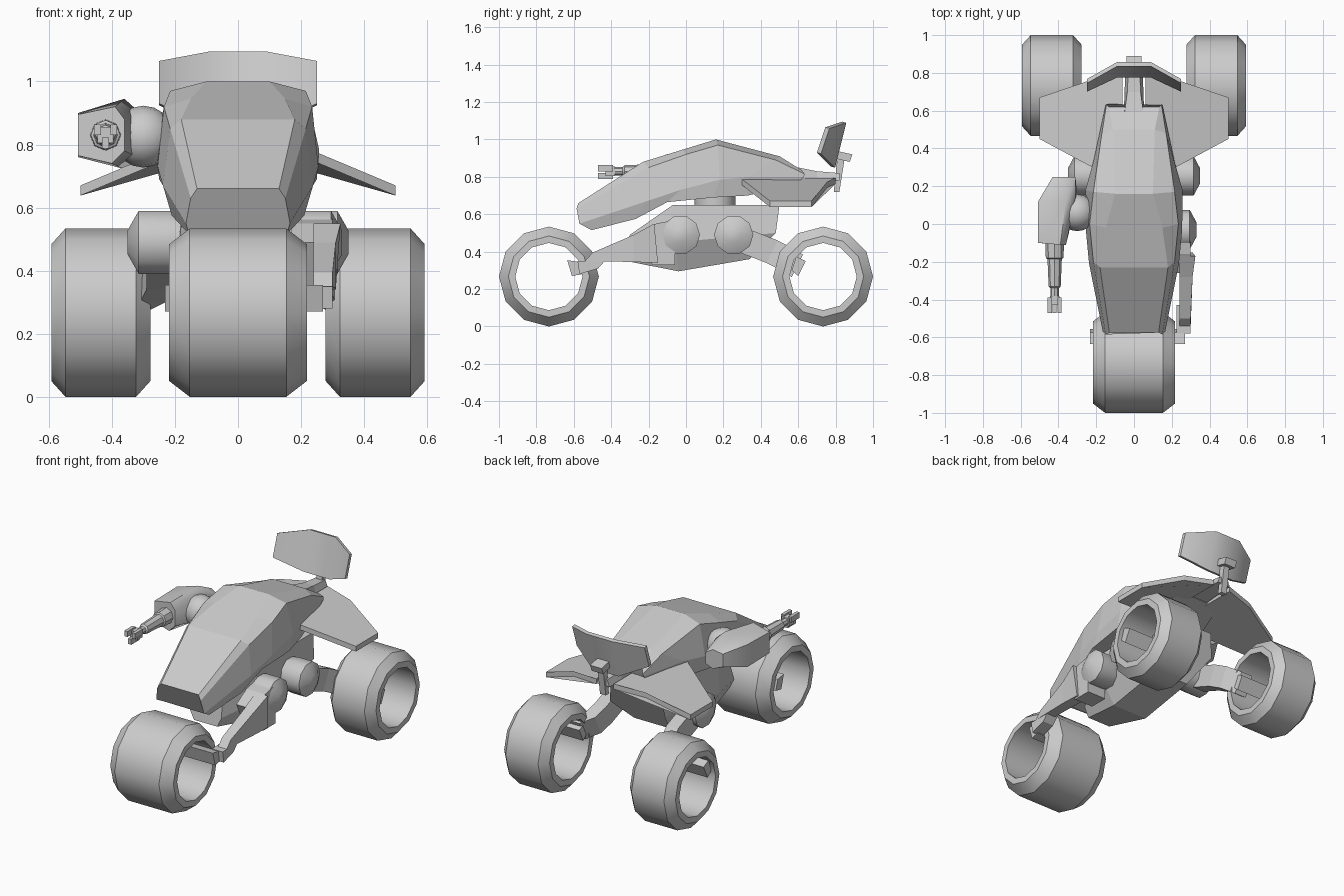
import bpy, bmesh, math

if "Cube" in bpy.data.objects:
    bpy.data.objects.remove(bpy.data.objects["Cube"])


def finish(name, bm, mirror=False, smooth=None):
    bmesh.ops.recalc_face_normals(bm, faces=bm.faces[:])
    me = bpy.data.meshes.new(name)
    bm.to_mesh(me)
    bm.free()
    ob = bpy.data.objects.new(name, me)
    bpy.context.collection.objects.link(ob)
    if smooth:
        bpy.ops.object.select_all(action='DESELECT')
        ob.select_set(True)
        bpy.context.view_layer.objects.active = ob
        bpy.ops.object.shade_smooth_by_angle(angle=math.radians(smooth))
    if mirror:
        ob.modifiers.new("Mirror", 'MIRROR').use_mirror_merge = False
    return ob


def loft(name, rings, closed=False, **kw):
    """Skin a row of rings; cap the ends unless the row closes on itself."""
    bm = bmesh.new()
    vs = [[bm.verts.new(p) for p in r] for r in rings]
    n = len(vs[0])
    for i in range(len(vs) - (0 if closed else 1)):
        a, b = vs[i], vs[(i + 1) % len(vs)]
        for j in range(n):
            k = (j + 1) % n
            bm.faces.new((a[j], a[k], b[k], b[j]))
    if not closed:
        bm.faces.new(vs[0])
        bm.faces.new(vs[-1])
    return finish(name, bm, **kw)


def hull(name, halves, **kw):
    """Loft symmetric sections given by their right-hand points."""
    return loft(name, [h + [(-x, y, z) for x, y, z in reversed(h)] for h in halves], **kw)


def prism(name, x0, x1, yz, **kw):
    return loft(name, [[(x, y, z) for y, z in yz] for x in (x0, x1)], **kw)


def revolve(name, axis, centre, profile, sides, **kw):
    """Profile of (position along axis, radius); centre fills the other two axes."""
    rings = []
    for t, r in profile:
        ring = []
        for i in range(sides):
            a = 2 * math.pi * i / sides
            p = [centre[0] + r * math.cos(a), centre[1] + r * math.sin(a)]
            p.insert(axis, t)
            ring.append(p)
        rings.append(ring)
    return loft(name, rings, **kw)


def box(name, x0, x1, y0, y1, z0, z1, **kw):
    return prism(name, x0, x1, [(y0, z0), (y1, z0), (y1, z1), (y0, z1)], **kw)


def tyre(name, x0, x1, y, c, **kw):
    r = .267
    prof = [(x0, .18), (x0, .217), (x0 + c, r), (x1 - c, r), (x1, .217), (x1, .18)]
    revolve(name, 0, (y, r), prof, 12, closed=True, smooth=35, **kw)


# hubless wheels
tyre("front_wheel", -.218, .218, -.733, .065)
tyre("rear_wheel", .278, .592, .733, .045, mirror=True)

# faceted cabin
hull("cabin", [
    [(.155, -.505, .515), (.165, -.57, .55), (.15, -.585, .63), (.13, -.575, .66)],
    [(.21, -.27, .575), (.238, -.21, .67), (.215, -.2, .85), (.18, -.23, .88)],
    [(.235, -.1, .665), (.255, -.03, .73), (.235, .0, .92), (.15, -.02, .945)],
    [(.25, .15, .69), (.257, .18, .785), (.215, .17, .97), (.10, .16, 1.0)],
    [(.21, .33, .70), (.215, .33, .80), (.17, .48, .89), (.11, .50, .91)],
    [(.14, .60, .77), (.15, .63, .80), (.145, .635, .815), (.135, .62, .835)],
])

# drooping rear wings
outline = [(.06, .30), (.22, .30), (.50, .45), (.50, .67), (.25, .755), (.06, .80)]
droop = [(x, y, min(.795, .775 - (x - .25) * .42)) for x, y in outline]
loft("wing", [[(x, y, z - d) for x, y, z in droop] for d in (0, .032)], mirror=True)

# tail boom and spoiler stand
hull("tail_boom", [
    [(.055, .55, .77), (.055, .55, .86)],
    [(.05, .70, .775), (.035, .70, .83)],
    [(.045, .82, .78), (.03, .82, .82)],
])
prism("spoiler_post", -.02, .02, [(.79, .72), (.82, .72), (.85, .91), (.81, .91)])
prism("spoiler_clamp", -.04, .04, [(.79, .90), (.875, .88), (.89, .92), (.80, .94)])

# swept spoiler blade
blade = [(-.25, .70, .93), (-.09, .775, .855), (.09, .775, .855), (.25, .70, .93),
         (.25, .745, 1.065), (.09, .835, 1.095), (-.09, .835, 1.095), (-.25, .745, 1.065)]
bm = bmesh.new()
va = [bm.verts.new(p) for p in blade]
vb = [bm.verts.new((x, y + .022, z - .006)) for x, y, z in blade]
for v in (va, vb):
    for q in ((0, 1, 6, 7), (1, 2, 5, 6), (2, 3, 4, 5)):
        bm.faces.new([v[i] for i in q])
for i in range(8):
    j = (i + 1) % 8
    bm.faces.new((va[i], va[j], vb[j], vb[i]))
finish("spoiler", bm, smooth=40)

# lower chassis and turntable under the cabin
hull("chassis", [
    [(.08, -.32, .35), (.11, -.32, .41), (.10, -.30, .49)],
    [(.12, -.04, .295), (.19, -.06, .45), (.17, -.07, .65)],
    [(.12, .34, .36), (.19, .48, .50), (.17, .50, .65)],
])
revolve("turntable", 2, (0, .155), [(.62, .11), (.72, .11)], 16, smooth=35)

# rounded suspension joints
cap = [(.12, .09), (.22, .105), (.315, .105), (.35, .04)]
revolve("rear_joint", 0, (.255, .49), cap, 10, smooth=40, mirror=True)
revolve("front_joint", 0, (-.03, .49), [(t - .02, r) for t, r in cap], 10, smooth=40)

# rear legs and the bars inside the rear rims
loft("rear_leg", [[(x - .04, y - .03, z - .06), (x + .04, y - .03, z - .06),
                   (x + .04, y + .03, z + .06), (x - .04, y + .03, z + .06)]
                  for x, y, z in ((.25, .28, .47), (.25, .46, .40), (.27, .54, .36), (.34, .595, .325))],
     mirror=True)
prism("rear_rim_bar", .29, .57, [(.565, .30), (.60, .27), (.64, .35), (.59, .375)], mirror=True)

# single front swing arm on the right side
prism("arm_shoulder", .17, .30, [(-.06, .57), (-.16, .55), (-.26, .49), (-.18, .33), (-.06, .33)])
loft("front_arm", [
    [(.24, -.15, .34), (.31, -.15, .34), (.325, -.17, .55), (.24, -.17, .55)],
    [(.24, -.28, .345), (.31, -.28, .345), (.31, -.28, .49), (.24, -.28, .49)],
    [(.24, -.54, .35), (.30, -.54, .35), (.30, -.50, .395), (.24, -.50, .395)],
])
prism("arm_link", .225, .30, [(-.58, .35), (-.43, .355), (-.47, .31), (-.57, .28)])
prism("front_rim_bar", -.232, .27, [(-.635, .355), (-.575, .345), (-.555, .28), (-.61, .27)])

# gun arm on the left: shoulder ball, cowl, barrel and claw
ball = [(-.30 + .098 * math.cos(a), .098 * math.sin(a))
        for a in [math.pi * (.05 + .9 * i / 8) for i in range(9)]]
revolve("shoulder_ball", 0, (.06, .825), ball, 16, smooth=50)
revolve("shoulder_mount", 0, (.06, .825), [(-.26, .065), (-.19, .065)], 12, smooth=35)
loft("arm_cowl", [
    [(-.43, .25, .79), (-.36, .25, .76), (-.31, .25, .78), (-.31, .25, .85), (-.36, .25, .88), (-.43, .25, .87)],
    [(-.507, .12, .76), (-.37, .12, .725), (-.30, .14, .75), (-.31, .14, .90), (-.36, .12, .945), (-.507, .12, .90)],
    [(-.508, -.10, .765), (-.40, -.11, .74), (-.36, -.11, .78), (-.36, -.11, .88), (-.39, -.11, .92), (-.508, -.10, .895)],
], smooth=45)
revolve("arm_barrel", 1, (-.42, .83),
        [(-.08, .05), (-.18, .047), (-.185, .038), (-.33, .032), (-.34, .022), (-.42, .022)],
        8, smooth=35)
box("claw_palm", -.445, -.395, -.43, -.38, .805, .855)
for i, (dx, dz) in enumerate(((-.026, .012), (.026, .012), (0, -.03))):
    box(f"claw_finger_{i}", -.42 + dx - .011, -.42 + dx + .011, -.47, -.39,
        .83 + dz - .012, .83 + dz + .022)
